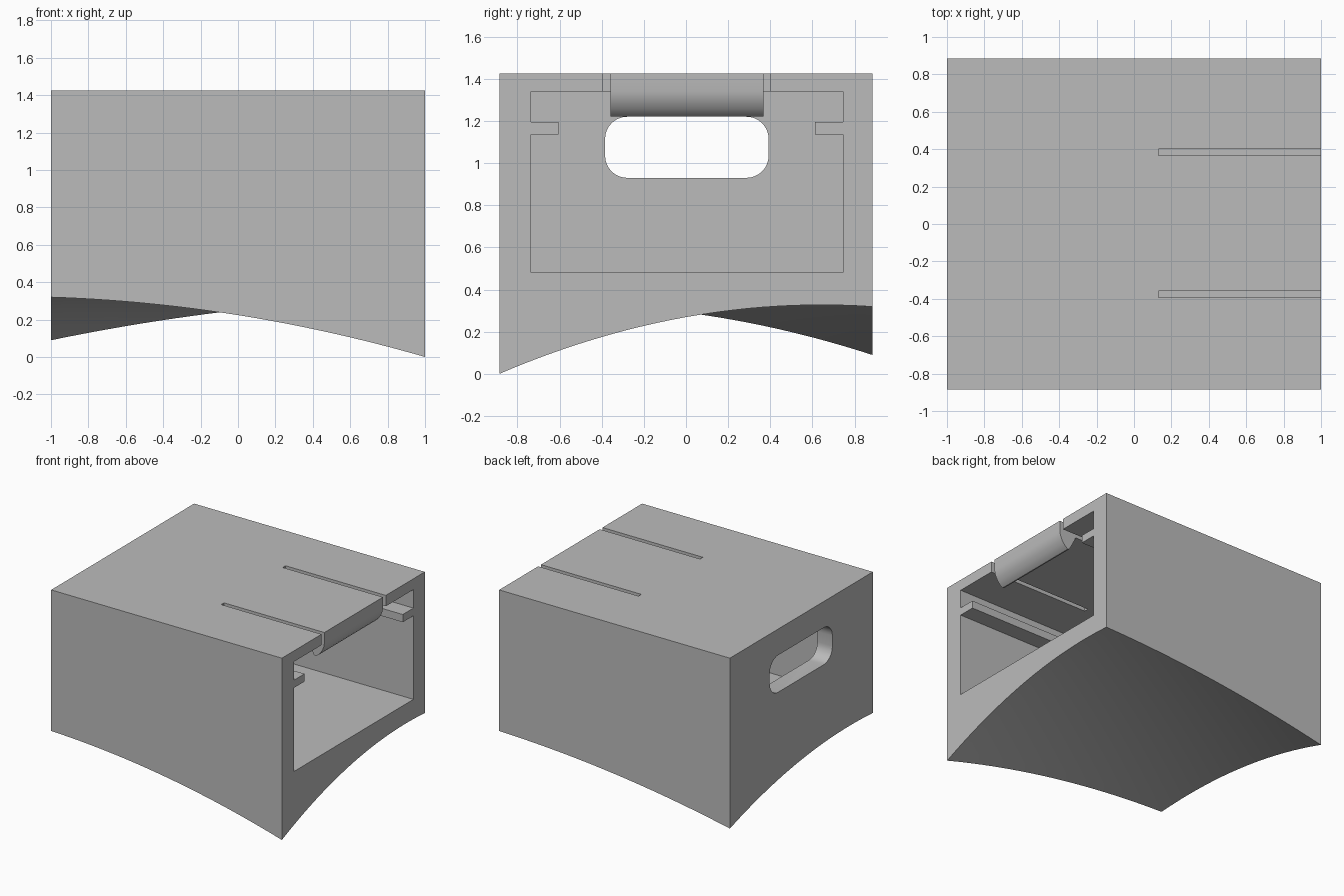
import bpy, bmesh, math
from mathutils import Vector

default = bpy.data.objects.get("Cube")
if default:
    bpy.data.objects.remove(default, do_unlink=True)

HALF_Y, TOP, ROOF = 0.885, 1.425, 1.34
MID = 0.004                       # sideways centre of slots, lip and cavity

grey = bpy.data.materials.new("plain grey")
grey.use_nodes = True
grey.diffuse_color = (0.5, 0.5, 0.5, 1)
grey.node_tree.nodes["Principled BSDF"].inputs["Base Color"].default_value = (0.5, 0.5, 0.5, 1)


def finish(bm, name, helper=False):
    bmesh.ops.recalc_face_normals(bm, faces=bm.faces)
    mesh = bpy.data.meshes.new(name)
    bm.to_mesh(mesh)
    bm.free()
    mesh.materials.append(grey)
    obj = bpy.data.objects.new(name, mesh)
    bpy.context.collection.objects.link(obj)
    obj.hide_render = helper
    return obj


def prism(name, points, direction):
    """Extrude a closed outline of 3D points along a direction."""
    bm = bmesh.new()
    face = bm.faces.new([bm.verts.new(p) for p in points])
    ext = bmesh.ops.extrude_face_region(bm, geom=[face])
    moved = [v for v in ext["geom"] if isinstance(v, bmesh.types.BMVert)]
    bmesh.ops.translate(bm, verts=moved, vec=direction)
    return finish(bm, name, True)


def underside(x, y):
    """Diagonal saddle-like arch under the box."""
    z = 0.335 - 0.0225 * x + 0.025 * y - 0.055 * x * x + 0.155 * x * y - 0.125 * y * y
    return z - 0.015 * x * (y * y - HALF_Y ** 2) + 0.01 * y * (x * x - 1)


# Outer block with curved underside
bm = bmesh.new()
bmesh.ops.create_grid(bm, x_segments=24, y_segments=24, size=1)
ext = bmesh.ops.extrude_face_region(bm, geom=bm.faces[:])
upper = {v for v in ext["geom"] if isinstance(v, bmesh.types.BMVert)}
for v in bm.verts:
    v.co.y *= HALF_Y
    v.co.z = TOP if v in upper else max(0, underside(v.co.x, v.co.y))
bm.normal_update()
flat = [f for f in bm.faces if all(v in upper for v in f.verts)]
bmesh.ops.dissolve_faces(bm, faces=flat)
body = finish(bm, "box_body")

# Drawer cavity with a guide rail on each side
half = [(0.74, 0.48), (0.74, 1.135), (0.608, 1.135), (0.608, 1.195), (0.74, 1.195), (0.74, ROOF)]
outline = half + [(-y, z) for y, z in reversed(half)]
cavity = prism("cavity_cutter", [(-0.87, y + MID, z) for y, z in outline], (2, 0, 0))

# Rounded window in the closed end
window_pts = []
for i, (sy, sz) in enumerate([(1, 1), (-1, 1), (-1, -1), (1, -1)]):
    for k in range(9):
        a = math.radians(90 * i + 90 * k / 8)
        window_pts.append((-1.2, MID + sy * 0.283 + 0.105 * math.cos(a),
                           1.075 + sz * 0.04 + 0.105 * math.sin(a)))
window = prism("window_cutter", window_pts, (0.5, 0, 0))

# Slots freeing the spring tongue in the roof
slots = []
for side in (-1, 1):
    y0, y1 = MID + side * 0.363, MID + side * 0.398
    slots.append(prism("slot_cutter", [(0.13, y0, 1.3), (1.1, y0, 1.3), (1.1, y1, 1.3), (0.13, y1, 1.3)],
                       (0, 0, 0.3)))

# Curved catch lip hanging from the tongue
lip_profile = [(0.97, 1.38), (1, ROOF), (0.995, 1.312), (0.984, 1.284), (0.968, 1.258),
               (0.948, 1.235), (0.925, 1.22), (0.91, 1.225), (0.86, 1.32), (0.84, 1.38)]
lip = prism("catch_lip", [(x, MID - 0.363, z) for x, z in lip_profile], (0, 0.726, 0))

# Combine everything into one solid
tools = [(cavity, "DIFFERENCE"), (window, "DIFFERENCE")]
tools += [(s, "DIFFERENCE") for s in slots] + [(lip, "UNION")]
for tool, operation in tools:
    mod = body.modifiers.new(tool.name, "BOOLEAN")
    mod.operation, mod.solver, mod.object = operation, "EXACT", tool
bpy.context.view_layer.update()
solid = bpy.data.meshes.new_from_object(body.evaluated_get(bpy.context.evaluated_depsgraph_get()))
body.modifiers.clear()
body.data = solid
for tool, _ in tools:
    bpy.data.objects.remove(tool, do_unlink=True)

bpy.ops.object.select_all(action="DESELECT")
body.select_set(True)
bpy.context.view_layer.objects.active = body
bpy.ops.object.shade_smooth_by_angle(angle=math.radians(25))
